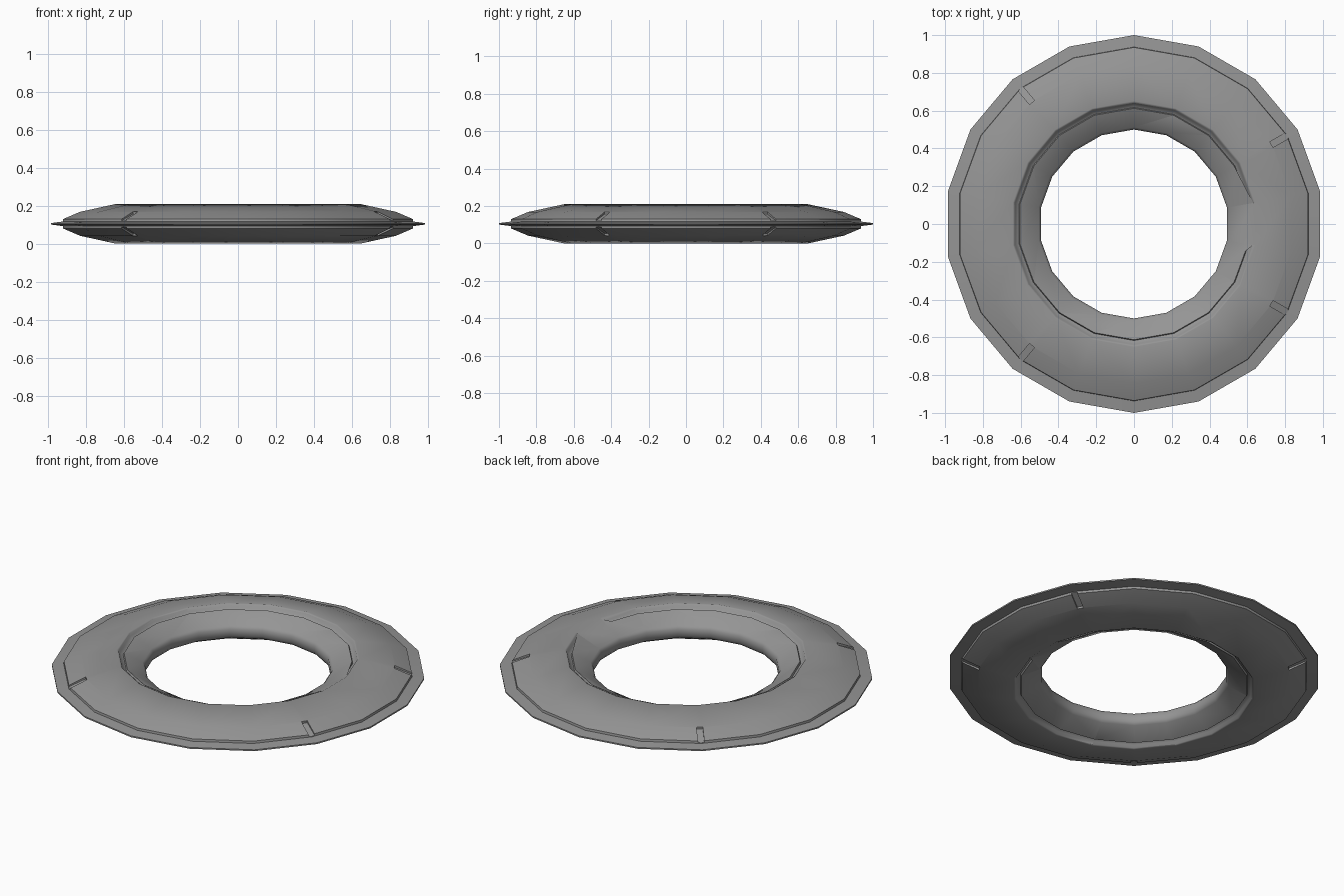
import bpy, bmesh
from math import radians, cos, sin
from mathutils import Matrix

if "Cube" in bpy.data.objects:
    bpy.data.objects.remove(bpy.data.objects["Cube"])

SIDES = 18
MID = 0.105  # height of the symmetry plane


def add_object(name, bm):
    bmesh.ops.recalc_face_normals(bm, faces=bm.faces)
    me = bpy.data.meshes.new(name)
    bm.to_mesh(me)
    bm.free()
    ob = bpy.data.objects.new(name, me)
    bpy.context.collection.objects.link(ob)
    return ob


def sweep(name, profile, start, steps, closed):
    """Sweep a closed (radius, height) profile round z in 20 degree steps."""
    bm = bmesh.new()
    loops = []
    for i in range(steps if closed else steps + 1):
        a = radians(start + i * 360 / SIDES)
        loops.append([bm.verts.new((r * cos(a), r * sin(a), MID + z)) for r, z in profile])
    n = len(profile)
    for i in range(steps):
        p, q = loops[i], loops[(i + 1) % len(loops)]
        for j in range(n):
            k = (j + 1) % n
            bm.faces.new((p[j], p[k], q[k], q[j]))
    if not closed:
        bm.faces.new(loops[0])
        bm.faces.new(loops[-1])
    return add_object(name, bm)


def notch(name, profile, angle, width):
    """Extrude a (radius, height) profile sideways and turn it to an angle."""
    bm = bmesh.new()
    a, b = [[bm.verts.new((r, y, MID + z)) for r, z in profile]
            for y in (-width / 2, width / 2)]
    bm.faces.new(a)
    bm.faces.new(b)
    n = len(profile)
    for j in range(n):
        k = (j + 1) % n
        bm.faces.new((a[j], a[k], b[k], b[j]))
    bm.transform(Matrix.Rotation(radians(angle), 4, 'Z'))
    return add_object(name, bm)


# Ring body: half profile from hole to thin outer lip, mirrored below
half = [(0.5, 0.02), (0.512, 0.036), (0.651, 0.105), (0.845, 0.063),
        (0.935, 0.025), (0.937, 0.012), (1.0, 0.004)]
ring = sweep("ring_body", half + [(r, -z) for r, z in reversed(half)], 10, SIDES, True)

# Dark grey finish
grey = bpy.data.materials.new("dark_grey")
grey.diffuse_color = (0.3, 0.3, 0.3, 1)
grey.use_nodes = True
grey.node_tree.nodes["Principled BSDF"].inputs["Base Color"].default_value = grey.diffuse_color
ring.data.materials.append(grey)

# Cutters: open-ended inner groove and four rim notches on both faces
groove = [(0.602, 0.11), (0.617, 0.075), (0.636, 0.085), (0.65, 0.125)]
slot = [(0.84, 0.052), (0.94, 0.014), (0.965, 0.09), (0.84, 0.09)]
cutters = []
for s in (1, -1):
    cutters.append(sweep("groove_cutter", [(r, s * z) for r, z in groove], 10, SIDES - 1, False))
    for angle in (30, 130, 230, 330):
        cutters.append(notch("notch_cutter", [(r, s * z) for r, z in slot], angle, 0.034))
for c in cutters:
    c.data.materials.append(grey)

bpy.context.view_layer.objects.active = ring
for c in cutters:
    c.hide_render = True
    mod = ring.modifiers.new("cut", 'BOOLEAN')
    mod.operation = 'DIFFERENCE'
    mod.solver = 'EXACT'
    mod.object = c
    bpy.ops.object.modifier_apply(modifier=mod.name)
for c in cutters:
    bpy.data.objects.remove(c)

# Smooth rounded bands with crisp groove and lip edges
bpy.ops.object.select_all(action='DESELECT')
ring.select_set(True)
bpy.ops.object.shade_smooth_by_angle(angle=radians(48))
